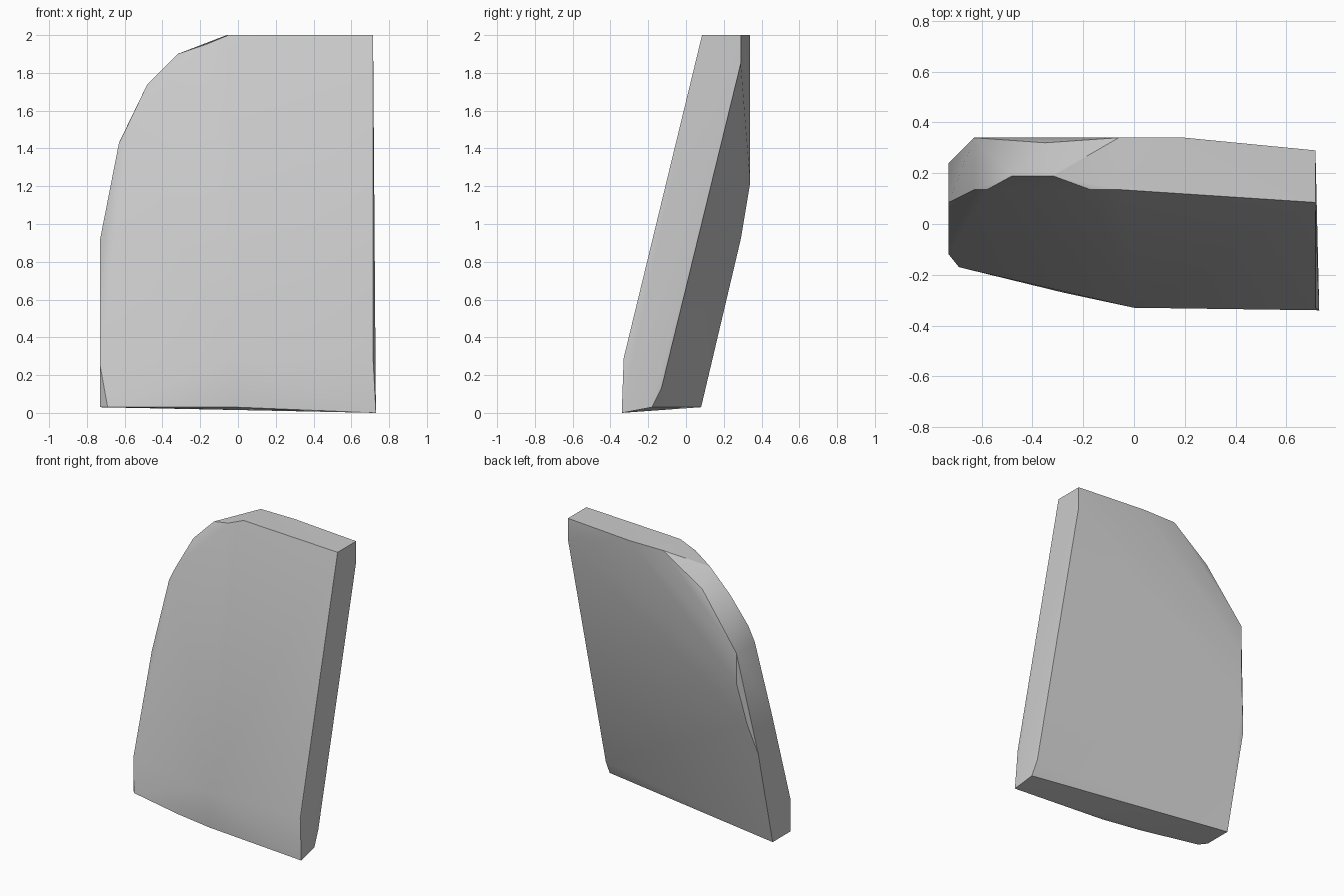
import bpy
import bmesh
import math

# Remove the default object
default_cube = bpy.data.objects.get("Cube")
if default_cube:
    bpy.data.objects.remove(default_cube, do_unlink=True)


def make_material(name, colour):
    material = bpy.data.materials.new(name)
    material.use_nodes = True
    material.diffuse_color = colour
    shader = material.node_tree.nodes["Principled BSDF"]
    shader.inputs["Base Color"].default_value = colour
    return material


def convex_part(name, outlines, material):
    """Wrap a set of outlines in one convex solid."""
    bm = bmesh.new()
    for outline in outlines:
        for point in outline:
            bm.verts.new(point)
    hull = bmesh.ops.convex_hull(bm, input=bm.verts[:])
    loose = [v for v in bm.verts if not v.link_faces]
    bmesh.ops.delete(bm, geom=loose, context="VERTS")
    bmesh.ops.recalc_face_normals(bm, faces=bm.faces[:])
    mesh = bpy.data.meshes.new(name)
    bm.to_mesh(mesh)
    bm.free()
    mesh.materials.append(material)
    part = bpy.data.objects.new(name, mesh)
    bpy.context.collection.objects.link(part)
    return part


# Front rim: up the rounded side, along the top
front_rim = [
    (-.73, -.12, .25), (-.73, .085, .92), (-.63, .135, 1.43),
    (-.58, .135, 1.53), (-.48, .19, 1.74), (-.32, .19, 1.9),
    (-.17, .135, 1.95), (-.05, .135, 2), (.715, .085, 2),
]

# Back rim: up the rounded side, over the chamfer, down the straight side
back_rim = [
    (-.73, .24, .71), (-.68, .29, .92), (-.63, .34, 1.22),
    (-.63, .34, 1.43), (-.35, .32, 1.8), (-.06, .34, 2),
    (.2, .34, 2), (.715, .29, 2), (.715, .29, 1.85), (.715, -.13, .13),
]

# Foot: bowed front edge, straight back edge
foot = [
    (.73, -.34, 0), (0, -.32, .03), (-.28, -.27, .03),
    (-.69, -.17, .03), (-.73, -.12, .03), (-.73, .08, .03), (.72, -.18, .03),
]

# Lower bulge of the front face
bulge = [(.715, -.33, .29), (0, -.33, .29)]

grey = make_material("plain grey", (.6, .6, .6, 1))
panel = convex_part("curved_panel", [front_rim, back_rim, foot, bulge], grey)

# Soft faces with crisp rims
bpy.ops.object.select_all(action="DESELECT")
panel.select_set(True)
bpy.context.view_layer.objects.active = panel
bpy.ops.object.shade_smooth_by_angle(angle=math.radians(30))
